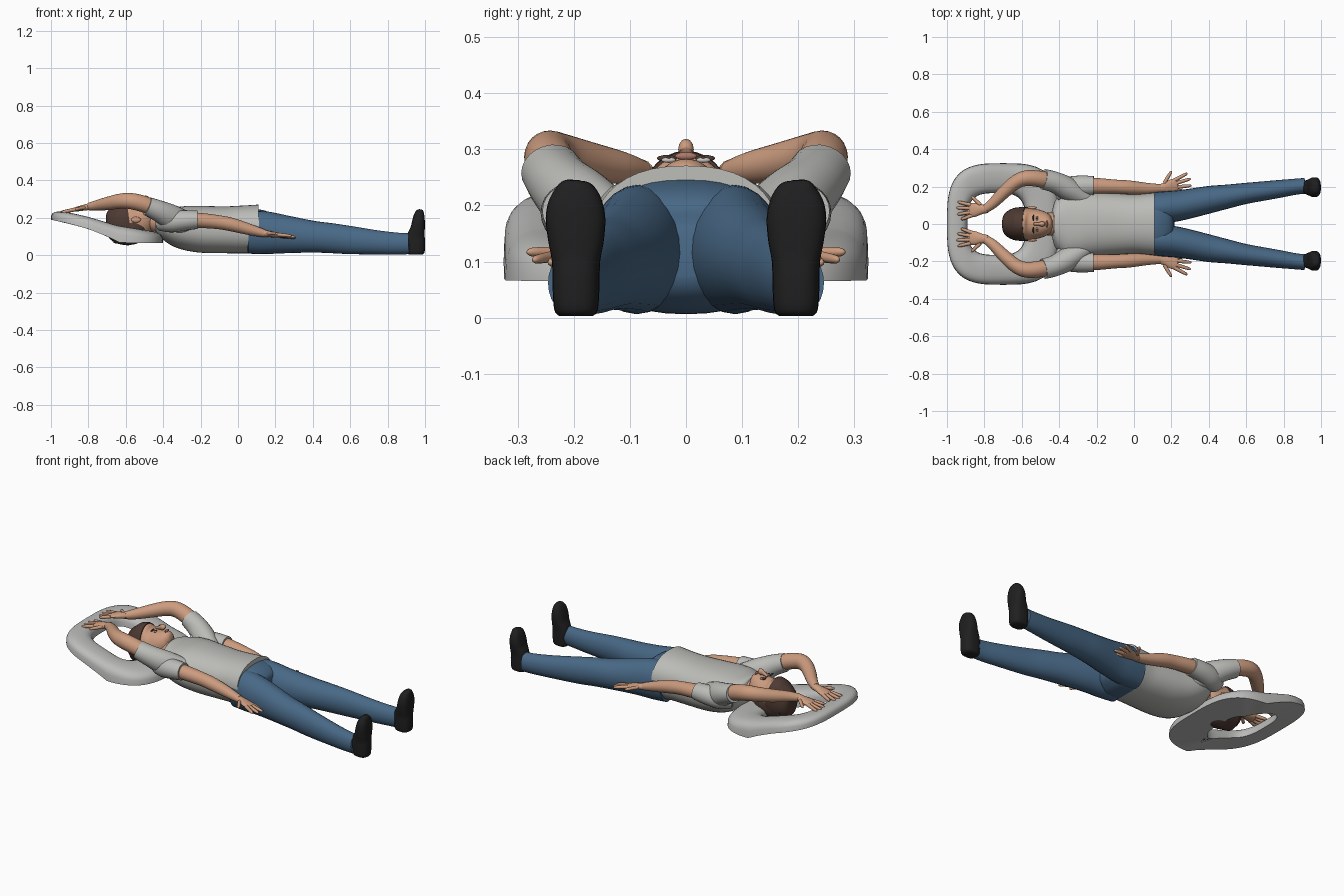
import bpy, bmesh, math
from mathutils import Vector

if "Cube" in bpy.data.objects:
    bpy.data.objects.remove(bpy.data.objects["Cube"])


def mat(name, r, g, b):
    m = bpy.data.materials.new(name)
    m.diffuse_color = (r, g, b, 1)
    m.use_nodes = True
    m.node_tree.nodes["Principled BSDF"].inputs["Base Color"].default_value = m.diffuse_color
    return m


SHIRT = mat("light_grey_cloth", 0.50, 0.50, 0.48)
PILLOW = mat("pillow_grey", 0.50, 0.50, 0.49)
SKIN = mat("skin", 0.60, 0.33, 0.21)
JEANS = mat("denim_blue", 0.065, 0.14, 0.24)
SHOE = mat("shoe_black", 0.014, 0.014, 0.015)
HAIR = mat("hair_brown", 0.075, 0.042, 0.032)
EYE = mat("eye_white", 0.6, 0.58, 0.55)
LIP = mat("lip", 0.42, 0.19, 0.14)


def finish(name, bm, material, mirror=False):
    bmesh.ops.recalc_face_normals(bm, faces=bm.faces[:])
    me = bpy.data.meshes.new(name)
    bm.to_mesh(me)
    bm.free()
    me.materials.append(material)
    ob = bpy.data.objects.new(name, me)
    bpy.context.collection.objects.link(ob)
    bpy.ops.object.select_all(action='DESELECT')
    ob.select_set(True)
    bpy.context.view_layer.objects.active = ob
    bpy.ops.object.shade_smooth_by_angle(angle=math.radians(50))
    if mirror:
        m = ob.modifiers.new("mirror", 'MIRROR')
        m.use_axis = (False, True, False)
        m.use_mirror_merge = False
    return ob


def smooth_path(secs, steps):
    """Catmull-Rom through tuples (x, y, z, half width, half thickness)."""
    out, n = [], len(secs)
    for i in range(n - 1):
        p0, p1, p2, p3 = secs[max(i - 1, 0)], secs[i], secs[i + 1], secs[min(i + 2, n - 1)]
        for k in range(steps):
            t = k / steps
            out.append([0.5 * (2 * b + (c - a) * t + (2 * a - 5 * b + 4 * c - d) * t * t
                               + (3 * b - a - 3 * c + d) * t ** 3)
                        for a, b, c, d in zip(p0, p1, p2, p3)])
    out.append(list(secs[-1]))
    return out


def sgnpow(v, e):
    return math.copysign(abs(v) ** e, v)


def add_loft(bm, secs, wide=(0, 1, 0), power=2.0, sides=24, steps=4):
    path = smooth_path(secs, steps)
    pts = [Vector(p[:3]) for p in path]
    rings = []
    for i, p in enumerate(path):
        t = (pts[min(i + 1, len(pts) - 1)] - pts[max(i - 1, 0)]).normalized()
        w = Vector(wide)
        w = (w - t * w.dot(t)).normalized()
        n = t.cross(w)
        a, b = max(p[3], 0.001), max(p[4], 0.001)
        rings.append([bm.verts.new(pts[i]
                      + w * a * sgnpow(math.cos(2 * math.pi * j / sides), 2 / power)
                      + n * b * sgnpow(math.sin(2 * math.pi * j / sides), 2 / power))
                      for j in range(sides)])
    for r, q in zip(rings, rings[1:]):
        for j in range(sides):
            k = (j + 1) % sides
            bm.faces.new((r[j], r[k], q[k], q[j]))
    bm.faces.new(rings[0])
    bm.faces.new(rings[-1])


def loft(name, secs, material, mirror=False, **kw):
    bm = bmesh.new()
    add_loft(bm, secs, **kw)
    return finish(name, bm, material, mirror)


def straight(secs):
    """Sections on the centre line: (x, z, half width, half height)."""
    return [(x, 0, z, a, b) for x, z, a, b in secs]


def ball(name, c, size, material, mirror=False):
    bm = bmesh.new()
    bmesh.ops.create_uvsphere(bm, u_segments=16, v_segments=8, radius=1)
    for v in bm.verts:
        v.co = Vector([c[i] + v.co[i] * size[i] for i in range(3)])
    return finish(name, bm, material, mirror)


def hand(name, base, direction, side, length):
    """Palm with four fanned fingers and a thumb on the +side."""
    bm = bmesh.new()
    b, d = Vector(base), Vector(direction).normalized()
    s = Vector(side)
    s = (s - d * s.dot(d)).normalized()
    add_loft(bm, [(*(b + d * length * f), w, t) for f, w, t in
                  ((-.08, .022, .02), (.12, .026, .017), (.35, .037, .014), (.5, .035, .011), (.54, .02, .006))],
             wide=s, sides=14)
    for off, ang, ln in ((-.028, -16, .38), (-.010, -5, .48), (.010, 6, .5), (.028, 17, .45), (.024, 48, .42)):
        thumb = ang > 40
        p = b + d * length * (.15 if thumb else .46) + s * off
        u = d * math.cos(math.radians(ang)) + s * math.sin(math.radians(ang))
        add_loft(bm, [(*(p + u * length * ln * f), r, r) for f, r in
                      ((0, .0105), (.5, .0095), (.9, .0075), (1, .002))], wide=s, sides=8, steps=2)
    return finish(name, bm, SKIN, True)


# Neck pillow: sloping ring with a domed top and flat underside
def interp(x, table):
    for (x0, a), (x1, b) in zip(table, table[1:]):
        if x <= x1:
            return a + (b - a) * max(0, (x - x0) / (x1 - x0))
    return table[-1][1]


TOP = ((-1, .238), (-.9, .228), (-.8, .205), (-.65, .16), (-.5, .135), (-.4, .125))
BOT = ((-1, .19), (-.9, .168), (-.8, .14), (-.72, .11), (-.63, .067), (-.4, .065))
bm = bmesh.new()
N, K = 72, 12
grid = []
for i in range(N):
    a = 2 * math.pi * i / N
    c, s = sgnpow(math.cos(a), .62), sgnpow(math.sin(a), .62)
    outer, inner = Vector((-.70 + .30 * c, .325 * s)), Vector((-.735 + .155 * c, .165 * s))
    row = []
    for k in range(K + 1):
        f = math.pi * k / K
        u = .5 - .5 * sgnpow(math.cos(f), .75)
        h = max(math.sin(f), 0) ** .6
        p = outer.lerp(inner, u)
        lo, hi = interp(p.x, BOT), interp(p.x, TOP)
        row.append(bm.verts.new((p.x, p.y, lo + (hi - lo) * h)))
    grid.append(row)
for i in range(N):
    r, q = grid[i], grid[(i + 1) % N]
    for k in range(K + 1):
        m = (k + 1) % (K + 1)
        bm.faces.new((r[k], r[m], q[m], q[k]))
finish("neck_pillow", bm, PILLOW)

# Shirt body and sleeves
loft("shirt_body", straight([(-.435, .195, .075, .052), (-.415, .19, .125, .065), (-.37, .17, .168, .092),
     (-.3, .15, .18, .115), (-.2, .139, .172, .125), (-.08, .136, .163, .125), (0, .137, .158, .127),
     (.07, .139, .163, .129), (.112, .14, .167, .131)]), SHIRT, power=2.3, sides=40)
loft("raised_sleeve", [(-.26, .13, .165, .05, .06), (-.35, .185, .2, .062, .068), (-.42, .222, .235, .057, .058),
     (-.485, .24, .262, .055, .05)], SHIRT, True)
loft("lowered_sleeve", [(-.42, .16, .175, .045, .045), (-.36, .19, .18, .058, .058), (-.29, .203, .186, .056, .055),
     (-.215, .205, .19, .051, .048)], SHIRT, True)

# Arms: one pair raised around the head, one pair along the body
loft("raised_arm", [(-.42, .222, .238, .044, .042), (-.5, .24, .272, .044, .044), (-.575, .245, .29, .042, .043),
     (-.63, .225, .289, .038, .04), (-.69, .175, .278, .035, .036), (-.75, .115, .267, .029, .029),
     (-.795, .08, .26, .023, .021)], SKIN, True)
hand("raised_hand", (-.795, .08, .26), (-1, -.08, -.2), (0, 1, 0), .165)
loft("lowered_arm", [(-.3, .205, .19, .043, .042), (-.2, .204, .186, .042, .04), (-.1, .2, .176, .037, .037),
     (-.03, .196, .163, .037, .036), (.06, .19, .138, .031, .03), (.14, .19, .117, .023, .021)], SKIN, True)
hand("lowered_hand", (.14, .19, .117), (1, .2, -.13), (0, 1, .1), .18)

# Trousers
loft("trouser_hips", straight([(.03, .13, .15, .115), (.1, .126, .162, .12), (.16, .12, .155, .108),
     (.2, .115, .1, .08), (.215, .115, .05, .04)]), JEANS, power=2.4, sides=40)
loft("trouser_leg", [(.06, .084, .124, .08, .114), (.15, .088, .12, .085, .114), (.25, .1, .112, .081, .102),
     (.4, .13, .099, .073, .085), (.5, .147, .091, .064, .08), (.6, .164, .081, .056, .075),
     (.75, .184, .068, .049, .064), (.86, .199, .062, .043, .058), (.915, .204, .062, .042, .056)], JEANS, True)

# Shoes, soles facing +x
loft("shoe", [(.95, .196, .003, .03, .034), (.95, .196, .015, .039, .047), (.95, .196, .06, .042, .05),
     (.951, .196, .1, .043, .048), (.96, .196, .14, .05, .039), (.965, .197, .18, .053, .034),
     (.969, .198, .215, .045, .028), (.974, .2, .238, .028, .018), (.975, .2, .245, .012, .008)], SHOE, True, power=2.7)

# Head, neck and hair
loft("neck", straight([(-.34, .16, .06, .06), (-.42, .178, .062, .06), (-.47, .185, .06, .058),
     (-.53, .18, .058, .06)]), SKIN)
loft("head", straight([(-.692, .18, .02, .03), (-.68, .18, .052, .068), (-.64, .176, .078, .103),
     (-.58, .176, .086, .116), (-.53, .19, .081, .1), (-.485, .222, .067, .069), (-.455, .244, .046, .046),
     (-.438, .25, .02, .022)]), SKIN, sides=32)
loft("hair_cap", straight([(-.705, .178, .015, .025), (-.693, .178, .055, .07), (-.65, .174, .083, .108),
     (-.6, .175, .091, .122), (-.58, .177, .09, .12)]), HAIR, sides=32)
loft("hair_back", straight([(-.66, .15, .075, .085), (-.58, .145, .09, .09), (-.54, .15, .087, .08),
     (-.505, .16, .07, .055)]), HAIR, sides=32)

# Face
loft("nose", straight([(-.535, .285, .007, .006), (-.51, .295, .009, .012), (-.492, .3, .014, .019),
     (-.483, .294, .012, .012)]), SKIN, sides=12)
ball("eye", (-.519, .031, .281), (.006, .013, .005), EYE, True)
ball("pupil", (-.519, .031, .2845), (.005, .005, .003), HAIR, True)
ball("eyebrow", (-.538, .034, .284), (.004, .018, .006), HAIR, True)
ball("lips", (-.466, 0, .288), (.006, .02, .007), LIP)
ball("ear", (-.545, .086, .19), (.026, .009, .016), SKIN, True)
